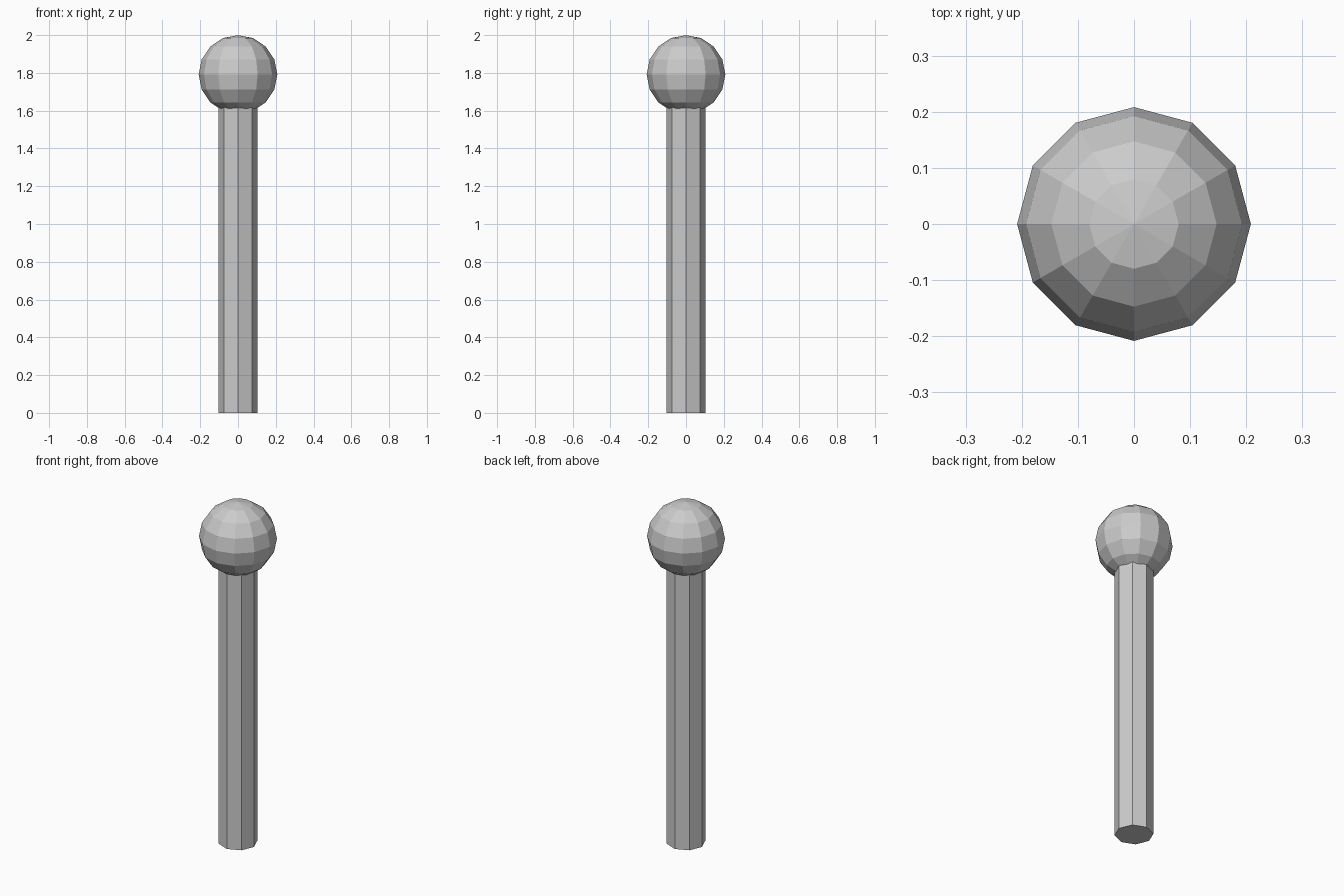
import bpy

if "Cube" in bpy.data.objects:
    bpy.data.objects.remove(bpy.data.objects["Cube"])

HEAD_R = 0.2083
SHAFT_R = HEAD_R / 2
SHAFT_H = 1.667

# Octagonal shaft standing on the ground
bpy.ops.mesh.primitive_cylinder_add(vertices=8, radius=SHAFT_R, depth=SHAFT_H,
                                    location=(0, 0, SHAFT_H / 2))
bpy.context.object.name = "shaft"

# Faceted ball head, overlapping the top of the shaft
bpy.ops.mesh.primitive_uv_sphere_add(segments=12, ring_count=8, radius=HEAD_R,
                                     location=(0, 0, 2 - HEAD_R))
bpy.context.object.name = "ball_head"
